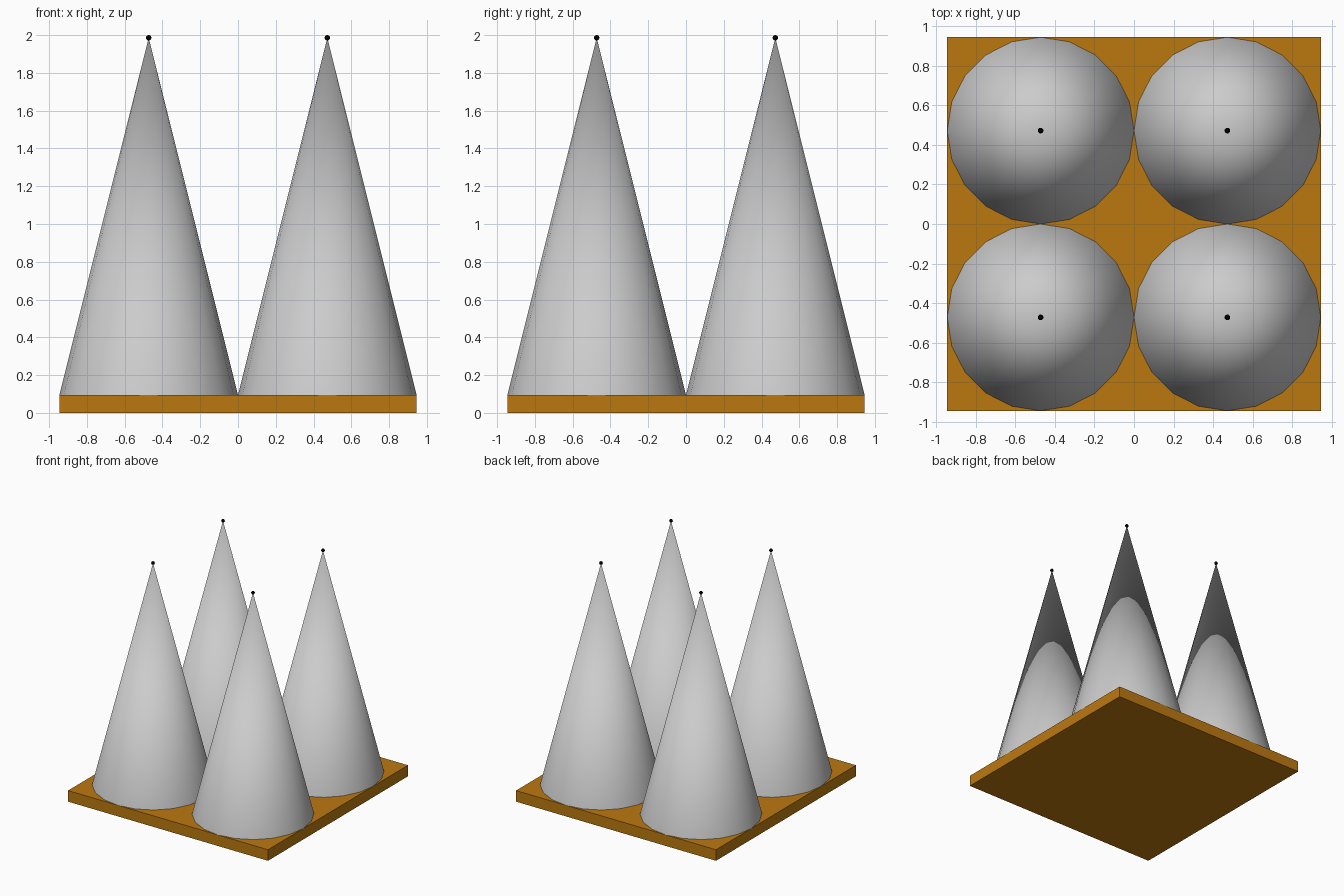
import bpy
from math import radians

if "Cube" in bpy.data.objects:
    bpy.data.objects.remove(bpy.data.objects["Cube"])

U = 2 / 4.23            # one cone radius in model units
BASE_H = 0.2 * U
CONE_H = 4 * U
TIP_R = 0.03 * U


def paint(obj, name, color):
    mat = bpy.data.materials.new(name)
    mat.diffuse_color = color
    mat.use_nodes = True
    mat.node_tree.nodes["Principled BSDF"].inputs["Base Color"].default_value = mat.diffuse_color
    obj.data.materials.append(mat)


def smooth():
    bpy.ops.object.shade_smooth_by_angle(angle=radians(40))


# Square base plate
bpy.ops.mesh.primitive_cube_add(size=1, location=(0, 0, BASE_H / 2))
base = bpy.context.object
base.name = "base_plate"
base.scale = (4 * U, 4 * U, BASE_H)
bpy.ops.object.transform_apply(location=False, rotation=False, scale=True)
paint(base, "brown", (0.5, 0.19, 0.005, 1))

# Four cones, each with a small black ball on its tip
for sx, x_name in ((-1, "left"), (1, "right")):
    for sy, y_name in ((-1, "front"), (1, "back")):
        x, y = sx * U, sy * U
        bpy.ops.mesh.primitive_cone_add(vertices=20, radius1=U, radius2=0, depth=CONE_H,
                                        location=(x, y, BASE_H + CONE_H / 2))
        bpy.context.object.name = f"cone_{y_name}_{x_name}"
        smooth()

        bpy.ops.mesh.primitive_uv_sphere_add(segments=20, ring_count=12, radius=TIP_R,
                                             location=(x, y, BASE_H + CONE_H))
        tip = bpy.context.object
        tip.name = f"tip_{y_name}_{x_name}"
        smooth()
        paint(tip, "black", (0, 0, 0, 1))
